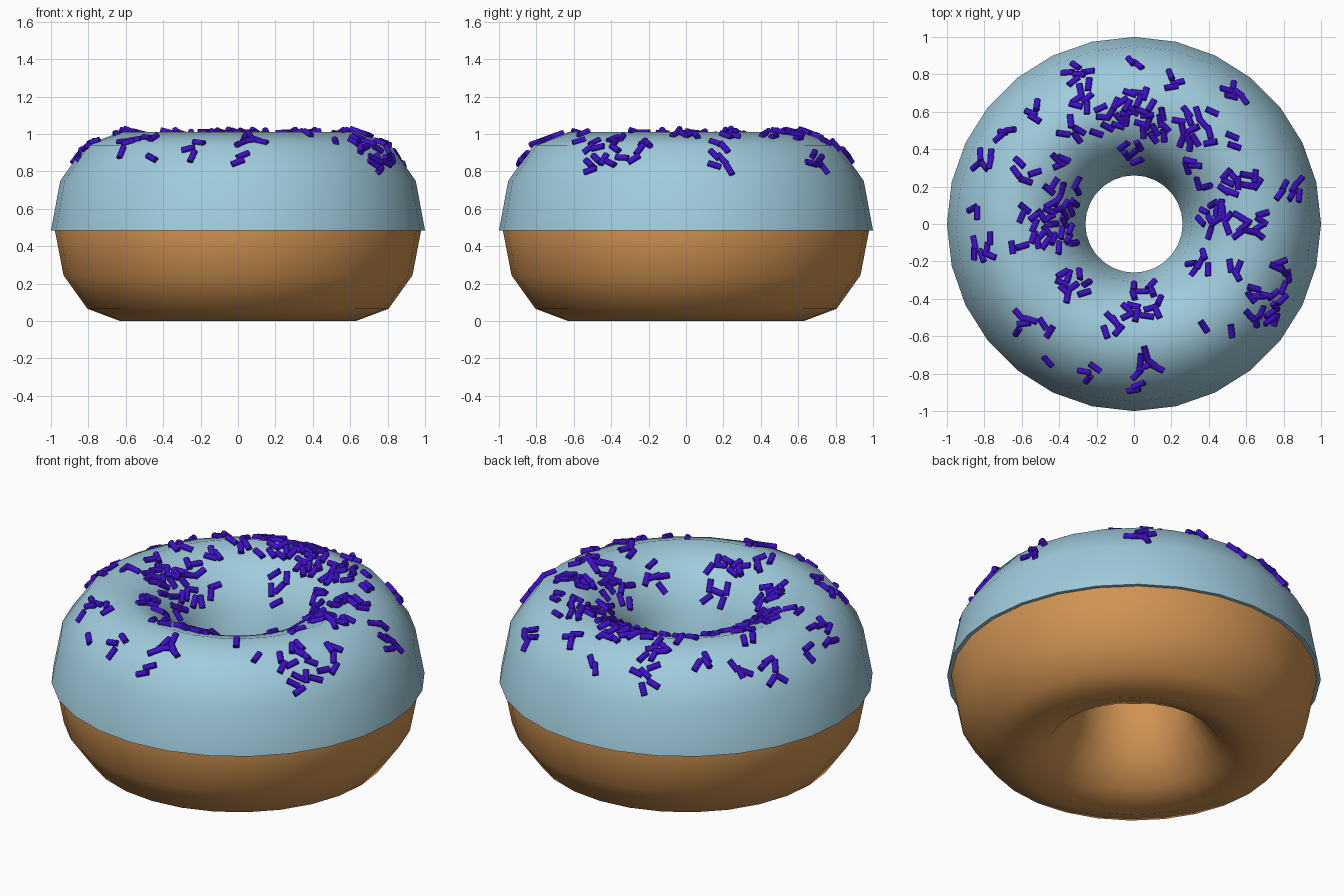
import bpy, bmesh, math, random
from mathutils import Vector, Matrix
from mathutils.bvhtree import BVHTree

if "Cube" in bpy.data.objects:
    bpy.data.objects.remove(bpy.data.objects["Cube"])

random.seed(7)
RING, MID = 0.63, 0.49      # ring radius and mid height
SEGS = 28                   # steps around the ring


def material(name, rgb):
    m = bpy.data.materials.new(name)
    m.diffuse_color = (*rgb, 1)
    m.use_nodes = True
    m.node_tree.nodes["Principled BSDF"].inputs["Base Color"].default_value = m.diffuse_color
    return m


def add_object(name, bm, mat, angle):
    me = bpy.data.meshes.new(name)
    bm.to_mesh(me)
    ob = bpy.data.objects.new(name, me)
    bpy.context.collection.objects.link(ob)
    me.materials.append(mat)
    bpy.ops.object.select_all(action='DESELECT')
    ob.select_set(True)
    bpy.context.view_layer.objects.active = ob
    bpy.ops.object.shade_smooth_by_angle(angle=math.radians(angle))
    return ob


def arc(rx, rz, start, end):
    """Elliptical section points every 30 degrees."""
    step = 30 if end >= start else -30
    return [(RING + rx * math.cos(math.radians(a)), MID + rz * math.sin(math.radians(a)))
            for a in range(start, end + step, step)]


def revolve(profile):
    """Closed (radius, height) profile swept round the z axis."""
    bm = bmesh.new()
    rings = []
    for i in range(SEGS):
        a = 2 * math.pi * i / SEGS
        rings.append([bm.verts.new((r * math.cos(a), r * math.sin(a), z)) for r, z in profile])
    n = len(profile)
    for i in range(SEGS):
        p, q = rings[i], rings[(i + 1) % SEGS]
        for j in range(n):
            k = (j + 1) % n
            bm.faces.new((p[j], q[j], q[k], p[k]))
    bmesh.ops.recalc_face_normals(bm, faces=bm.faces)
    return bm


dough_mat = material("baked dough", (0.63, 0.29, 0.085))
icing_mat = material("pale blue icing", (0.35, 0.60, 0.72))
sprinkle_mat = material("violet sprinkle", (0.05, 0.004, 0.60))

# Dough ring
bm = revolve(arc(0.35, 0.49, 0, 330))
add_object("dough", bm, dough_mat, 60)
bm.free()

# Icing shell over the upper half, with a thin rim at mid height
outer = arc(0.37, 0.52, 0, 180)
inner = arc(0.348, 0.488, 180, 0)
outer[0], outer[-1] = (1.0, 0.485), (0.26, 0.485)
inner[0], inner[-1] = (0.283, 0.485), (0.977, 0.485)
icing = revolve(outer + inner)
add_object("icing", icing, icing_mat, 60)
surface = BVHTree.FromBMesh(icing)
icing.free()

# Sprinkle patches: x, y, count
patches = [
    (-.30, .80, 6), (0, .83, 2), (.20, .77, 3), (.54, .69, 5), (-.27, .67, 5),
    (-.54, .60, 3), (-.69, .49, 3), (-.34, .50, 4), (-.12, .57, 12), (.03, .64, 8),
    (.11, .53, 9), (.33, .51, 14), (.50, .44, 2), (0, .39, 5), (.31, .34, 3),
    (-.79, .35, 5), (-.58, .28, 4), (-.40, .32, 3), (-.38, .15, 11), (-.43, -.02, 20),
    (-.58, .06, 2), (-.86, .09, 2), (-.80, -.11, 6), (-.62, -.12, 2), (-.33, -.32, 9),
    (-.60, -.52, 4), (-.46, -.54, 2), (-.45, -.71, 1), (-.24, -.79, 3), (.02, -.84, 3),
    (.09, -.73, 5), (.05, -.41, 13), (-.12, -.53, 4), (.36, -.57, 1), (.52, -.57, 1),
    (.37, .22, 2), (.51, .22, 6), (.62, .24, 4), (.82, .20, 6), (.43, .03, 11),
    (.62, 0, 9), (.36, -.21, 5), (.52, -.23, 3), (.78, -.23, 4), (.71, -.43, 14),
]

# Sprinkles: short rods lying on the icing, turned at random
bm = bmesh.new()
placed = []
for px, py, count in patches:
    spread = 0.025 * math.sqrt(count)
    for i in range(count):
        for attempt in range(30):
            spot = Vector((px + random.uniform(-spread, spread),
                           py + random.uniform(-spread, spread), 2))
            if 0.34 < spot.xy.length < 0.92 and all((spot - s).length > 0.035 for s in placed):
                break
        else:
            continue
        placed.append(spot)
        hit, normal, _, _ = surface.ray_cast(spot, Vector((0, 0, -1)))
        if hit is None:
            continue
        turn = Matrix.Rotation(random.uniform(0, math.pi), 4, 'Z')
        lay = normal.to_track_quat('Z', 'Y').to_matrix().to_4x4()
        tip = Matrix.Rotation(math.pi / 2, 4, 'X')
        bmesh.ops.create_cone(bm, cap_ends=True, segments=8, radius1=0.017, radius2=0.017,
                              depth=0.072,
                              matrix=Matrix.Translation(hit + normal * 0.007) @ lay @ turn @ tip)
add_object("sprinkles", bm, sprinkle_mat, 50)
bm.free()
